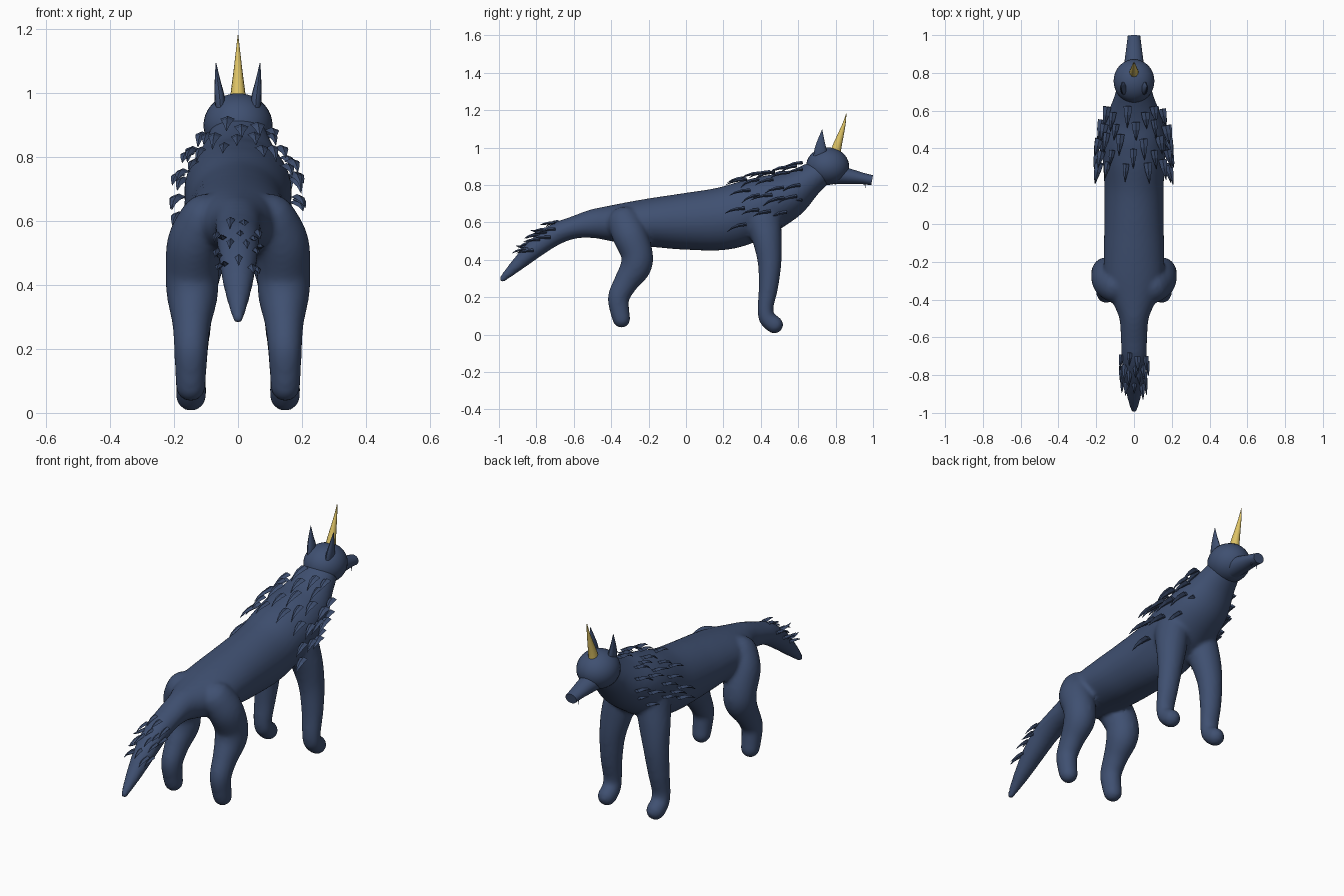
import bpy, bmesh, math, random
from mathutils import Vector

if "Cube" in bpy.data.objects:
    bpy.data.objects.remove(bpy.data.objects["Cube"])

random.seed(4)


def material(name, rgb):
    m = bpy.data.materials.new(name)
    m.diffuse_color = (*rgb, 1)
    m.use_nodes = True
    m.node_tree.nodes["Principled BSDF"].inputs["Base Color"].default_value = m.diffuse_color
    return m


NAVY = material("navy_fur", (0.05, 0.08, 0.165))
GOLD = material("gold_horn", (0.72, 0.54, 0.13))


def spline(pts, steps):
    """Catmull-Rom through (x, y, z, width, thickness) stations."""
    p = [pts[0]] + list(pts) + [pts[-1]]
    out = []
    for i in range(1, len(p) - 2):
        for k in range(steps):
            t = k / steps
            out.append([0.5 * (2 * b + (c - a) * t + (2 * a - 5 * b + 4 * c - d) * t * t
                               + (3 * b - a - 3 * c + d) * t ** 3)
                        for a, b, c, d in zip(*p[i - 1:i + 3])])
    out.append(list(pts[-1]))
    return out


def tube(bm, pts, segs=24, steps=6, round_start=False, round_end=False):
    """Loft an elliptical section along a path that lies near the YZ plane."""
    path = spline(pts, steps)
    pos = [Vector(q[:3]) for q in path]
    n = len(path)
    rings = []
    for i in range(n):
        t = (pos[min(i + 1, n - 1)] - pos[max(i - 1, 0)]).normalized()
        rings.append((pos[i], t, path[i][3], path[i][4]))

    def dome(ring, sign):
        c, t, a, b = ring
        return [(c + t * sign * min(a, b) * math.sin(u), t, a * math.cos(u), b * math.cos(u))
                for u in (0.4, 0.8, 1.15, 1.45)]
    if round_start:
        rings = dome(rings[0], -1)[::-1] + rings
    if round_end:
        rings += dome(rings[-1], 1)
    loops = []
    for c, t, a, b in rings:
        side = Vector((1, 0, 0))
        side = (side - t * side.dot(t)).normalized()
        up = t.cross(side)
        loops.append([bm.verts.new(c + side * a * math.cos(2 * math.pi * j / segs)
                                   + up * b * math.sin(2 * math.pi * j / segs))
                      for j in range(segs)])
    for l0, l1 in zip(loops, loops[1:]):
        for j in range(segs):
            k = (j + 1) % segs
            bm.faces.new((l0[j], l0[k], l1[k], l1[j]))
    bm.faces.new(loops[0][::-1])
    bm.faces.new(loops[-1])


def finish(bm, name, mat, smooth=True):
    bmesh.ops.recalc_face_normals(bm, faces=bm.faces[:])
    me = bpy.data.meshes.new(name)
    bm.to_mesh(me)
    bm.free()
    me.materials.append(mat)
    for f in me.polygons:
        f.use_smooth = smooth
    ob = bpy.data.objects.new(name, me)
    bpy.context.collection.objects.link(ob)
    if smooth:
        bpy.ops.object.select_all(action='DESELECT')
        ob.select_set(True)
        bpy.context.view_layer.objects.active = ob
        bpy.ops.object.shade_smooth_by_angle(angle=math.radians(40))
    return ob


# Torso from tail tip to neck: y, z, half width, half height
torso = [(-.982, .297, .018, .018), (-.9, .375, .04, .036), (-.8, .465, .058, .052),
         (-.7, .535, .066, .058), (-.6, .572, .07, .06), (-.5, .592, .078, .077),
         (-.42, .595, .11, .092), (-.3, .595, .155, .115), (-.15, .60, .16, .135),
         (0, .605, .157, .152), (.2, .62, .157, .168), (.35, .665, .166, .165),
         (.45, .705, .167, .15), (.55, .75, .15, .126), (.65, .82, .112, .09),
         (.72, .87, .09, .075)]
bm = bmesh.new()
tube(bm, [(0, *q) for q in torso], 40, 5, True, True)

# Legs
hind = [(.10, -.33, .60, .085, .09), (.135, -.30, .53, .087, .093), (.143, -.262, .43, .084, .085),
        (.143, -.27, .36, .079, .083), (.145, -.32, .28, .061, .066), (.147, -.36, .20, .053, .058),
        (.148, -.355, .13, .049, .052), (.148, -.345, .083, .047, .048)]
fore = [(.09, .41, .62, .085, .10), (.115, .435, .50, .08, .078), (.133, .447, .38, .066, .063),
        (.143, .44, .25, .056, .052), (.147, .425, .14, .049, .042), (.147, .435, .085, .048, .045),
        (.147, .472, .053, .048, .048)]
for leg in (hind, fore):
    for s in (-1, 1):
        tube(bm, [(s * q[0], *q[1:]) for q in leg], 24, 5, True, True)

# Fuse the torso and legs into one soft skin
body = finish(bm, "body", NAVY)
body.modifiers.clear()
rm = body.modifiers.new("fuse", 'REMESH')
rm.mode = 'VOXEL'
rm.voxel_size = 0.011
rm.use_smooth_shade = True
sm = body.modifiers.new("soften", 'SMOOTH')
sm.factor = 0.5
sm.iterations = 6

# Head
bm = bmesh.new()
bmesh.ops.create_uvsphere(bm, u_segments=32, v_segments=20, radius=1)
for v in bm.verts:
    v.co = Vector((v.co.x * .108, v.co.y * .115 + .757, v.co.z * .1 + .9))
finish(bm, "head", NAVY)

# Snout with a blunt end
bm = bmesh.new()
tube(bm, [(0, .80, .855, .058, .052), (0, .87, .846, .049, .042), (0, .94, .835, .04, .031),
          (0, .995, .825, .033, .027)], 24, 4)
finish(bm, "snout", NAVY)

# Fangs
for s in (-1, 1):
    bm = bmesh.new()
    tube(bm, [(s * .018, .957, .815, .004, .004), (s * .018, .958, .783, .001, .001)], 6, 2)
    finish(bm, "fang", NAVY)

# Ears
for s in (-1, 1):
    bm = bmesh.new()
    tube(bm, [(s * .055, .718, .955, .016, .036), (s * .058, .719, .99, .016, .032),
              (s * .064, .722, 1.04, .009, .018), (s * .069, .728, 1.095, .001, .001)], 12, 4)
    finish(bm, "ear", NAVY)

# Horn, slightly curved forward
bm = bmesh.new()
tube(bm, [(0, .798, .96, .025, .029), (0, .806, 1.0, .023, .025), (0, .828, 1.07, .014, .016),
          (0, .846, 1.13, .007, .008), (0, .857, 1.182, .001, .001)], 12, 4)
finish(bm, "horn", GOLD)


def tuft(bm, x, y, z, length, width, drop):
    """One flat, arched, backward-pointing spike."""
    out = 0.12 * x
    tube(bm, [(x, y, z, width, .009),
              (x + out * .4, y - length * .4, z - drop * .15, width * .8, .008),
              (x + out * .8, y - length * .75, z - drop * .5, width * .4, .005),
              (x + out, y - length, z - drop, .001, .001)], 4, 1)


def section(y):
    """Torso centre height, half width and half height at y."""
    for a, b in zip(torso, torso[1:]):
        if a[0] <= y <= b[0]:
            t = (y - a[0]) / (b[0] - a[0])
            return [p + (q - p) * t for p, q in zip(a[1:], b[1:])]


# Mane: rows of tufts wrapped around neck and shoulders
bm = bmesh.new()
for i, y0 in enumerate((.33, .40, .47, .54, .61)):
    angles = (0, 34, 66, 96) if i % 2 else (18, 50, 82, 106)
    for ang in angles + ((125,) if y0 > .5 else ()):
        for s in ((1,) if ang == 0 else (-1, 1)):
            y = y0 + random.uniform(-.02, .015)
            cz, w, h = section(y)
            a = math.radians(ang + random.uniform(-6, 6))
            lift = .022
            tuft(bm, s * (w + lift) * math.sin(a), y, cz + (h + lift) * math.cos(a),
                 random.uniform(.085, .115), random.uniform(.016, .023), random.uniform(.025, .045))
finish(bm, "mane_tufts", NAVY, False)

# Tail tufts
bm = bmesh.new()
for i, y0 in enumerate((-.69, -.74, -.79, -.83)):
    for ang in ((0, 45, 85) if i % 2 else (22, 65)):
        for s in ((1,) if ang == 0 else (-1, 1)):
            y = y0 + random.uniform(-.015, .015)
            cz, w, h = section(y)
            a = math.radians(ang + random.uniform(-8, 8))
            tuft(bm, s * (w + .004) * math.sin(a), y, cz + (h + .008) * math.cos(a),
                 random.uniform(.06, .09), random.uniform(.012, .017), random.uniform(-.01, .03))
finish(bm, "tail_tufts", NAVY, False)
